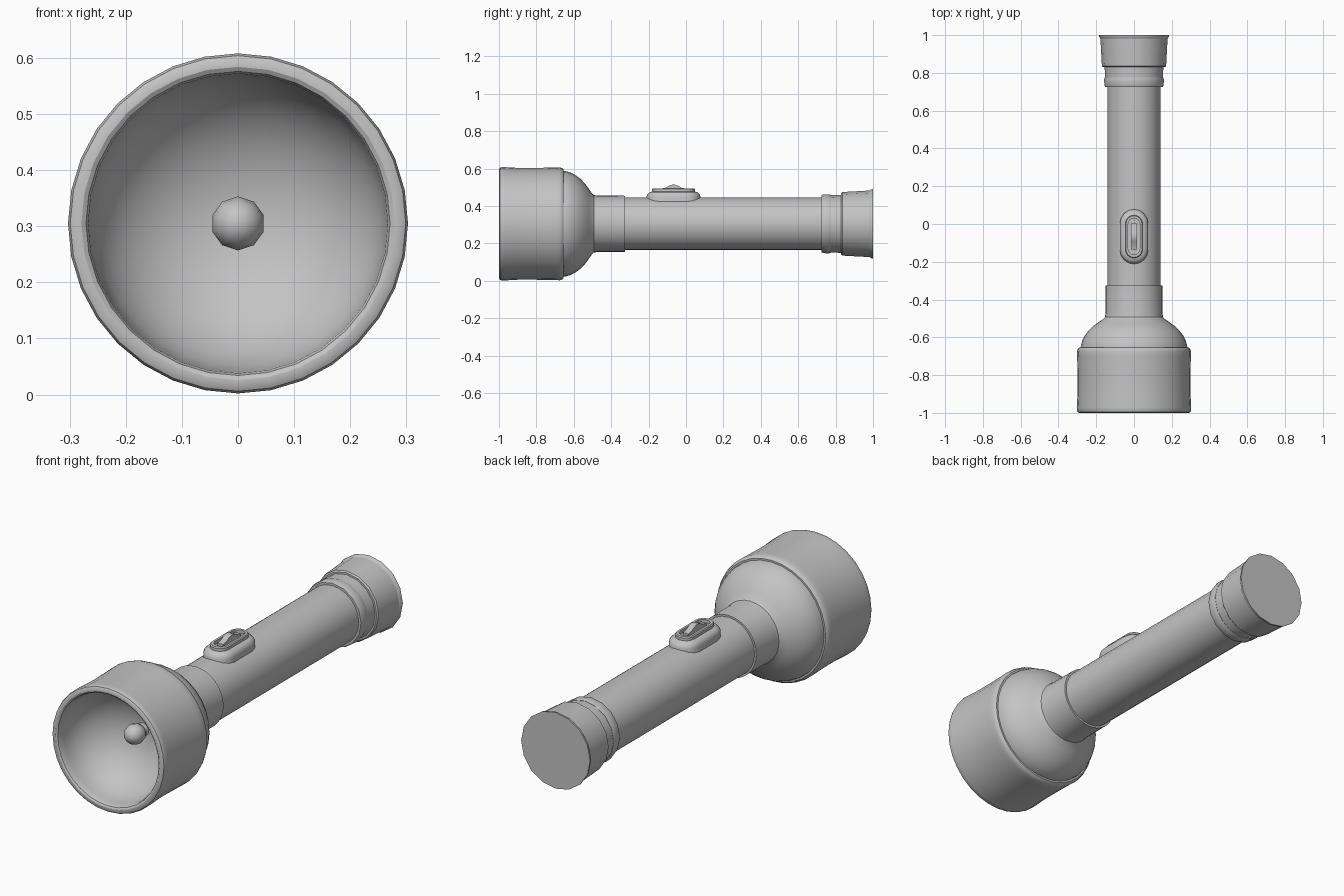
import bpy, bmesh, math

if "Cube" in bpy.data.objects:
    bpy.data.objects.remove(bpy.data.objects["Cube"], do_unlink=True)

AXIS_Z = 0.305  # height of the torch's long axis

grey = bpy.data.materials.new("plain grey")
grey.use_nodes = True
grey.diffuse_color = (0.55, 0.55, 0.55, 1)
grey.node_tree.nodes["Principled BSDF"].inputs["Base Color"].default_value = (0.55, 0.55, 0.55, 1)


def finish(name, bm, angle=32):
    bmesh.ops.recalc_face_normals(bm, faces=bm.faces[:])
    mesh = bpy.data.meshes.new(name)
    bm.to_mesh(mesh)
    bm.free()
    mesh.materials.append(grey)
    obj = bpy.data.objects.new(name, mesh)
    bpy.context.collection.objects.link(obj)
    bpy.ops.object.select_all(action='DESELECT')
    obj.select_set(True)
    bpy.context.view_layer.objects.active = obj
    bpy.ops.object.shade_smooth_by_angle(angle=math.radians(angle))
    return obj


def skin(bm, loops):
    """Join neighbouring loops of vertices; a one-vertex loop is a pole."""
    for a, b in zip(loops, loops[1:]):
        n = max(len(a), len(b))
        for i in range(n):
            j = (i + 1) % n
            if len(a) == 1:
                bm.faces.new((a[0], b[i], b[j]))
            elif len(b) == 1:
                bm.faces.new((a[i], a[j], b[0]))
            else:
                bm.faces.new((a[i], a[j], b[j], b[i]))


def lathe(name, profile, sides, angle=32):
    """Turn (y, radius) points around the long axis."""
    bm = bmesh.new()
    loops = []
    for y, r in profile:
        n = sides if r > 0 else 1
        loops.append([bm.verts.new((r * math.sin(2 * math.pi * i / n), y,
                                    AXIS_Z + r * math.cos(2 * math.pi * i / n)))
                      for i in range(n)])
    skin(bm, loops)
    return finish(name, bm, angle)


def stadium_stack(name, layers, steps=8):
    """Loft round-ended outlines given as (half width, y start, y end, z)."""
    bm = bmesh.new()
    loops = []
    for w, y0, y1, z in layers:
        loop = []
        for cy, start in ((y1 - w, 0), (y0 + w, math.pi)):
            for k in range(steps + 1):
                t = start + math.pi * k / steps
                loop.append(bm.verts.new((w * math.cos(t), cy + w * math.sin(t), z)))
        loops.append(loop)
    skin(bm, loops)
    bm.faces.new(loops[0])
    bm.faces.new(loops[-1])
    return finish(name, bm)


# Head ring with rounded rim and a short inner lip
lathe("head_ring", [
    (-0.655, 0.27), (-0.655, 0.291), (-0.662, 0.298), (-0.675, 0.302),
    (-0.70, 0.301), (-0.80, 0.299), (-0.90, 0.299), (-0.97, 0.303),
    (-0.985, 0.303), (-0.995, 0.299), (-1.0, 0.29), (-1.0, 0.279),
    (-0.995, 0.271), (-0.985, 0.267), (-0.96, 0.265)], 32)

# Reflector bowl: a rounded dish closing at the back
bowl = [(-0.96 + 0.23 * math.sin(t * math.pi / 20), 0.265 * math.cos(t * math.pi / 20))
        for t in range(10)]
lathe("reflector", bowl + [(-0.73, 0)], 32, 60)

# Bell and collar behind the head
lathe("bell", [
    (-0.66, 0.27), (-0.66, 0.283), (-0.64, 0.281), (-0.615, 0.273), (-0.59, 0.26),
    (-0.565, 0.241), (-0.54, 0.215), (-0.52, 0.188), (-0.505, 0.166),
    (-0.493, 0.154), (-0.475, 0.151), (-0.325, 0.150), (-0.325, 0.13)], 32)

# Barrel
lathe("barrel", [(-0.40, 0), (-0.40, 0.141), (0.76, 0.141), (0.76, 0)], 24)

# Tail ring, neck band and flared end cap
lathe("tail_ring", [
    (0.725, 0.13), (0.725, 0.153), (0.735, 0.157), (0.765, 0.158),
    (0.775, 0.155), (0.775, 0.13)], 16)
lathe("tail_neck", [(0.75, 0.12), (0.75, 0.153), (0.79, 0.154), (0.85, 0.156), (0.85, 0.12)], 16)
lathe("tail_cap", [
    (0.83, 0), (0.83, 0.164), (0.836, 0.170), (0.91, 0.174),
    (0.982, 0.178), (0.99, 0.184), (1.0, 0.185), (1.0, 0)], 16)

# Bulb and its socket in the reflector
ball = [(-0.79 - 0.052 * math.cos(math.pi * k / 8),
         0.048 * math.sin(math.pi * k / 8) if 0 < k < 8 else 0) for k in range(9)]
lathe("bulb", ball, 10, 80)
lathe("bulb_socket", [(-0.755, 0), (-0.755, 0.03), (-0.72, 0.034), (-0.72, 0)], 10, 40)

# Switch housing: stepped plate with a sunken slot
stadium_stack("switch_housing", [
    (0.075, -0.212, 0.078, 0.40), (0.075, -0.212, 0.078, 0.450),
    (0.071, -0.206, 0.072, 0.464), (0.060, -0.195, 0.061, 0.474),
    (0.046, -0.181, 0.047, 0.477), (0.046, -0.181, 0.047, 0.490),
    (0.042, -0.177, 0.043, 0.495), (0.031, -0.162, 0.030, 0.495),
    (0.031, -0.162, 0.030, 0.479)])

# Switch slider with a raised thumb hump
bm = bmesh.new()
side = [(-0.135, 0.47), (-0.135, 0.493), (-0.11, 0.497), (-0.092, 0.508), (-0.075, 0.514),
        (-0.058, 0.514), (-0.041, 0.508), (-0.023, 0.497), (0.002, 0.493), (0.002, 0.47)]
ends = [[bm.verts.new((x, y, z)) for y, z in side] for x in (-0.015, 0.015)]
skin(bm, ends)
for loop in ends:
    bm.faces.new(loop)
finish("switch_slider", bm, 35)
